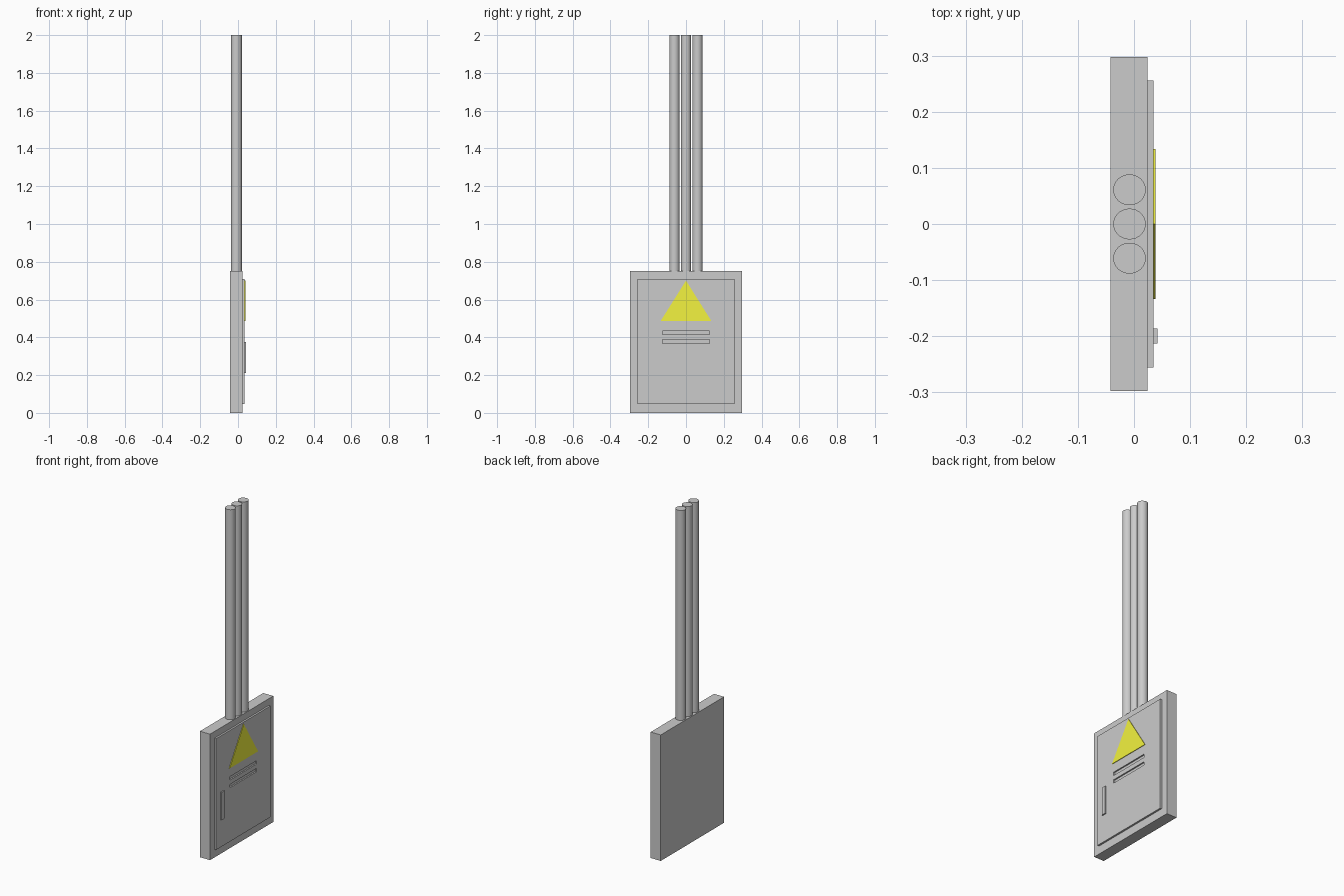
import bpy, bmesh

if "Cube" in bpy.data.objects:
    bpy.data.objects.remove(bpy.data.objects["Cube"])

BOX_BACK, BOX_FRONT, DOOR_FRONT = -0.042, 0.024, 0.035


def box(name, x, y, z):
    """Axis-aligned box from (min, max) pairs."""
    bm = bmesh.new()
    bmesh.ops.create_cube(bm, size=1)
    for v in bm.verts:
        v.co = [r[0] + (c + 0.5) * (r[1] - r[0]) for c, r in zip(v.co, (x, y, z))]
    return to_object(name, bm)


def to_object(name, bm):
    bmesh.ops.recalc_face_normals(bm, faces=bm.faces[:])
    mesh = bpy.data.meshes.new(name)
    bm.to_mesh(mesh)
    bm.free()
    obj = bpy.data.objects.new(name, mesh)
    bpy.context.collection.objects.link(obj)
    return obj


# Cabinet body and door panel
box("cabinet_body", (BOX_BACK, BOX_FRONT), (-0.2975, 0.2975), (0, 0.75))
door = box("door", (BOX_FRONT, DOOR_FRONT), (-0.256, 0.256), (0.048, 0.71))

# Two vent slots recessed into the door
for i, z in enumerate((0.378, 0.424)):
    cutter = box(f"vent_cutter_{i + 1}", (DOOR_FRONT - 0.008, DOOR_FRONT + 0.02),
                 (-0.125, 0.125), (z - 0.01, z + 0.01))
    cutter.hide_render = True
    cutter.hide_set(True)
    mod = door.modifiers.new(f"vent_{i + 1}", 'BOOLEAN')
    mod.operation = 'DIFFERENCE'
    mod.solver = 'EXACT'
    mod.object = cutter

# Door handle
box("door_handle", (DOOR_FRONT, 0.042), (-0.213, -0.186), (0.21, 0.376))

# Yellow warning triangle
bm = bmesh.new()
outline = [(-0.134, 0.487), (0.134, 0.487), (0, 0.70)]
face = bm.faces.new([bm.verts.new((DOOR_FRONT, y, z)) for y, z in outline])
ext = bmesh.ops.extrude_face_region(bm, geom=[face], use_keep_orig=True)
for v in ext["geom"]:
    if isinstance(v, bmesh.types.BMVert):
        v.co.x = 0.0385
sign = to_object("warning_triangle", bm)
yellow = bpy.data.materials.new("yellow")
yellow.diffuse_color = (0.9, 0.9, 0.05, 1)
yellow.use_nodes = True
yellow.node_tree.nodes["Principled BSDF"].inputs["Base Color"].default_value = yellow.diffuse_color
sign.data.materials.append(yellow)

# Three conduit pipes rising from the cabinet
for i in range(3):
    bpy.ops.mesh.primitive_cylinder_add(vertices=32, radius=1, depth=1.25,
                                        location=(-0.008, (i - 1) * 0.061, 1.375))
    pipe = bpy.context.object
    pipe.name = f"conduit_pipe_{i + 1}"
    pipe.scale = (0.029, 0.0275, 1)
    bpy.ops.object.transform_apply(location=False, rotation=False, scale=True)
    bpy.ops.object.shade_smooth_by_angle()
